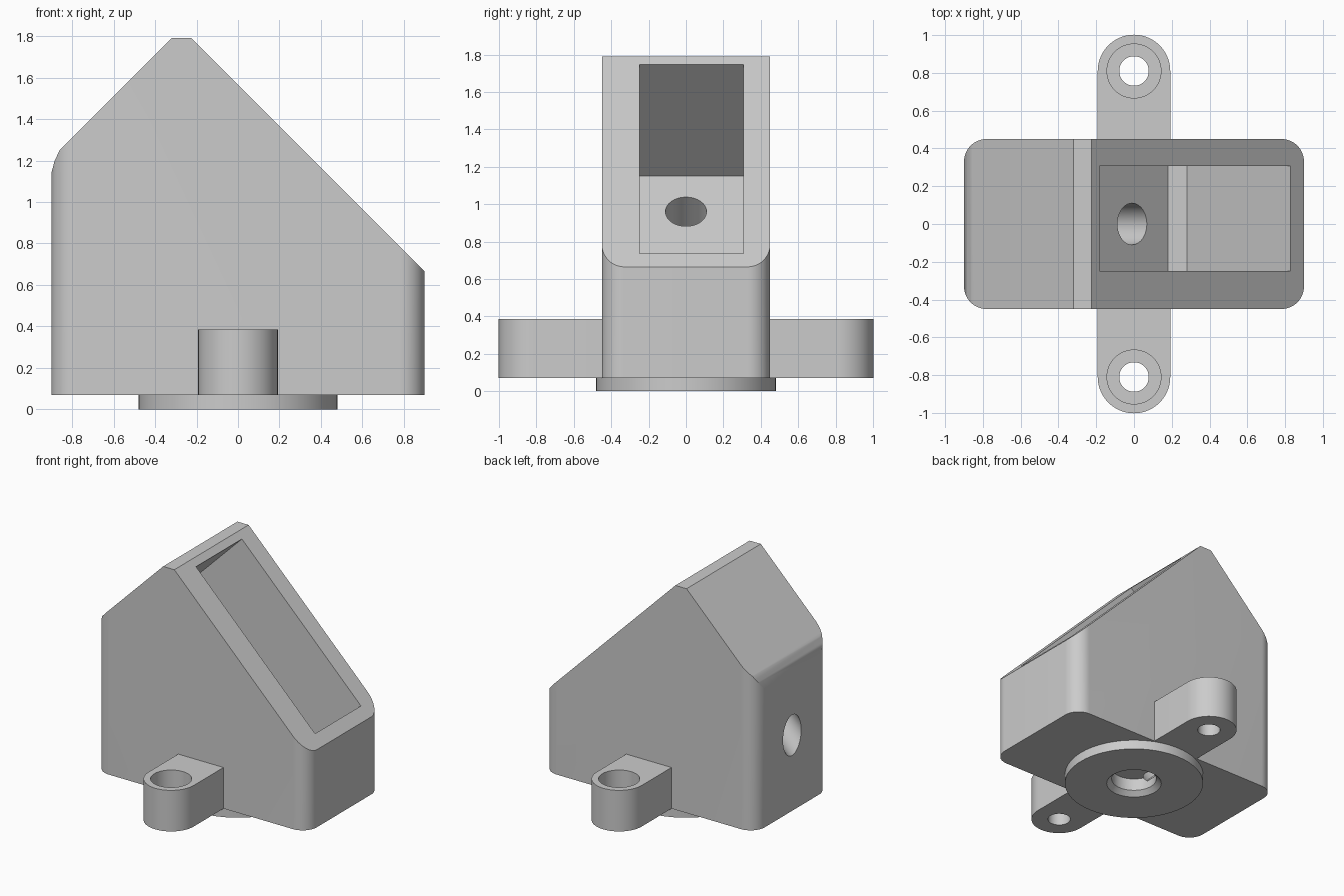
import bpy, bmesh, math
from mathutils import Vector

cube = bpy.data.objects.get("Cube")
if cube:
    bpy.data.objects.remove(cube, do_unlink=True)

grey = bpy.data.materials.new("light_grey")
grey.use_nodes = True
grey.diffuse_color = (0.6, 0.6, 0.6, 1)
grey.node_tree.nodes["Principled BSDF"].inputs["Base Color"].default_value = (0.6, 0.6, 0.6, 1)


def extrude(name, points, offset):
    """Solid made by sweeping a closed outline along an offset."""
    bm = bmesh.new()
    face = bm.faces.new([bm.verts.new(p) for p in points])
    top = bmesh.ops.extrude_face_region(bm, geom=[face])["geom"]
    bmesh.ops.translate(bm, vec=offset, verts=[v for v in top if isinstance(v, bmesh.types.BMVert)])
    bmesh.ops.recalc_face_normals(bm, faces=bm.faces)
    mesh = bpy.data.meshes.new(name)
    bm.to_mesh(mesh)
    bm.free()
    obj = bpy.data.objects.new(name, mesh)
    bpy.context.collection.objects.link(obj)
    mesh.materials.append(grey)
    return obj


def rod(name, start, end, r1, r2=None):
    """Cylinder or cone between two points."""
    start, end = Vector(start), Vector(end)
    axis = end - start
    bpy.ops.mesh.primitive_cone_add(vertices=64, radius1=r1, radius2=r2 or r1,
                                    depth=axis.length, location=(start + end) / 2,
                                    rotation=axis.to_track_quat("Z", "Y").to_euler())
    obj = bpy.context.object
    obj.name = name
    obj.data.materials.append(grey)
    return obj


def combine(obj, tool, operation="DIFFERENCE"):
    mod = obj.modifiers.new("cut", "BOOLEAN")
    mod.operation, mod.solver, mod.object = operation, "EXACT", tool
    bpy.context.view_layer.objects.active = obj
    bpy.ops.object.modifier_apply(modifier=mod.name)
    bpy.data.objects.remove(tool, do_unlink=True)


def arc(cx, cy, r, start, end, z, steps=16):
    angles = [math.radians(start + (end - start) * i / steps) for i in range(steps + 1)]
    return [(cx + r * math.cos(a), cy + r * math.sin(a), z) for a in angles]


def along_y(profile, y):
    return [(x, y, z) for x, z in profile]


BASE = 0.07

# Housing: rounded block trimmed to the roof profile
corners = [(0.78, 0.33), (-0.78, 0.33), (-0.78, -0.33), (0.78, -0.33)]
outline = [p for i, (x, y) in enumerate(corners)
           for p in arc(x, y, 0.12, 90 * i, 90 * i + 90, BASE)]
housing = extrude("housing", outline, (0, 0, 1.9))
roof = [(-1, -0.1), (-1, 0.86), (-0.9, 1.14), (-0.884, 1.2), (-0.86, 1.25),
        (-0.32, 1.79), (-0.225, 1.79), (1.1, 0.465), (1.1, -0.1)]
combine(housing, extrude("roof_trim", along_y(roof, -0.6), (0, 1.2, 0)), "INTERSECT")

# Slanted pocket, open through the long slope
pocket = [(-0.78, 1.15), (0.18, 0.19), (0.28, 0.19), (1.03, 0.94), (0.02, 1.95)]
combine(housing, extrude("pocket_cut", along_y(pocket, -0.248), (0, 0.556, 0)))

# Two round passages square to the pocket floor
combine(housing, rod("side_passage", (-0.54, 0, 1.01), (-1.2, 0, 0.35), 0.11))
combine(housing, rod("lower_passage", (0.04, 0, 0.43), (-0.225, 0, 0.165), 0.11))

# Round foot with a countersunk blind bore running into the housing
foot = rod("round_foot", (0, 0, 0), (0, 0, BASE), 0.48)
for part in (housing, foot):
    combine(part, rod("bore", (0, 0, -0.1), (0, 0, 0.125), 0.155))
combine(foot, rod("countersink", (0, 0, -0.01), (0, 0, 0.035), 0.2, 0.154))

# Mounting ears with counterbored screw holes
ears = []
for side, name in ((-1, "front_ear"), (1, "back_ear")):
    shape = arc(0, side * 0.81, 0.192, 0, side * 180, BASE, 32)
    shape += [(-0.192, side * 0.45, BASE), (0.192, side * 0.45, BASE)]
    ear = extrude(name, shape, (0, 0, 0.315))
    y = side * 0.81
    combine(ear, rod("screw_hole", (0, y, 0), (0, y, 0.5), 0.078))
    combine(ear, rod("counterbore", (0, y, 0.19), (0, y, 0.5), 0.143))
    ears.append(ear)

# Smooth the curved walls and keep the edges crisp
bpy.ops.object.select_all(action="DESELECT")
for part in [housing, foot] + ears:
    part.select_set(True)
bpy.context.view_layer.objects.active = housing
bpy.ops.object.shade_smooth_by_angle(angle=math.radians(25))
